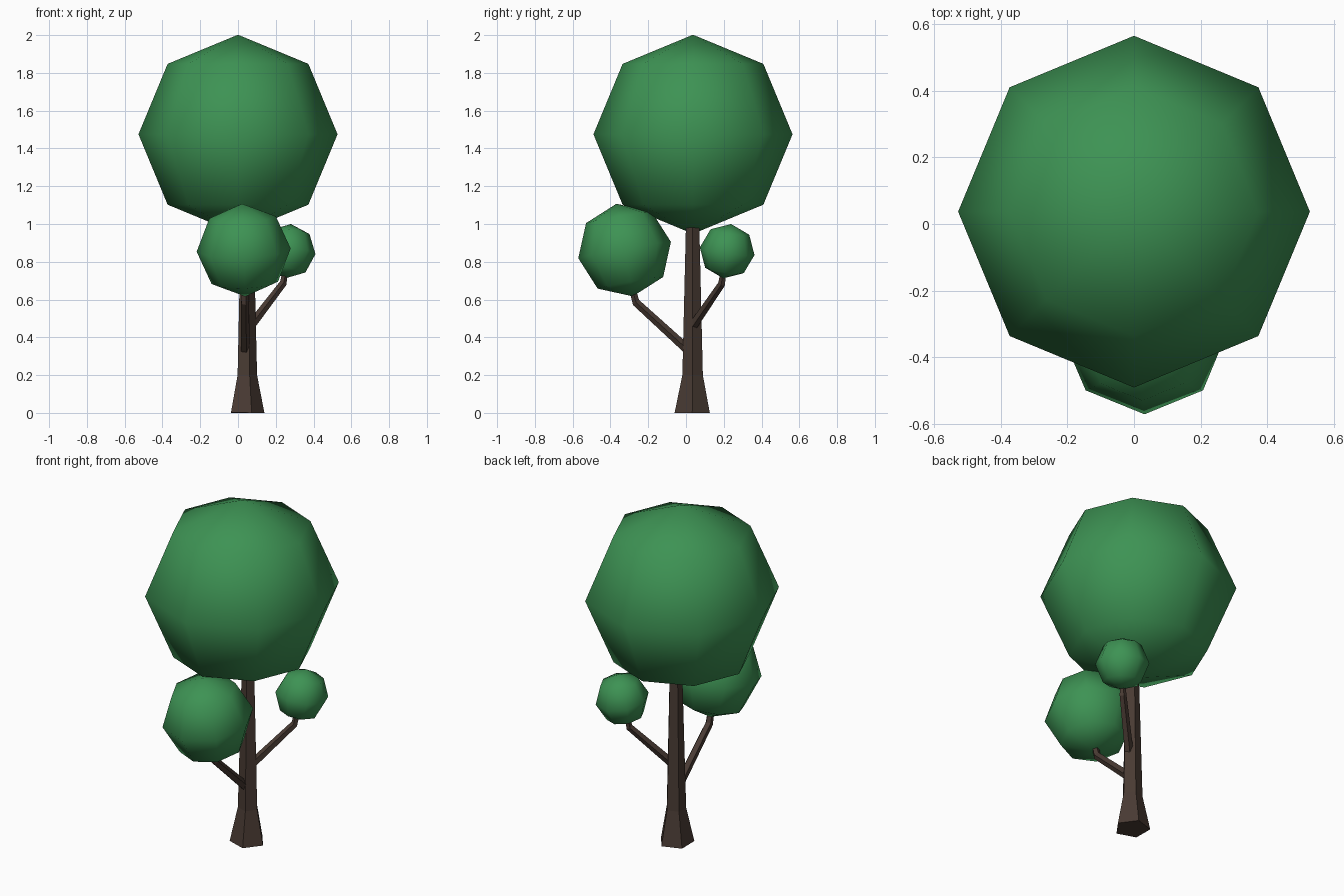
import bpy, bmesh, math
from mathutils import Vector, Euler

if "Cube" in bpy.data.objects:
    bpy.data.objects.remove(bpy.data.objects["Cube"])


def material(name, rgb):
    m = bpy.data.materials.new(name)
    m.diffuse_color = (*rgb, 1)
    m.use_nodes = True
    m.node_tree.nodes["Principled BSDF"].inputs["Base Color"].default_value = m.diffuse_color
    return m


leaf_green = material("leaf green", (0.047, 0.29, 0.088))
bark_brown = material("bark brown", (0.066, 0.043, 0.033))


def finish(name, bm, mat, smooth):
    bmesh.ops.recalc_face_normals(bm, faces=bm.faces[:])
    for f in bm.faces:
        f.smooth = smooth
    me = bpy.data.meshes.new(name)
    bm.to_mesh(me)
    bm.free()
    me.materials.append(mat)
    ob = bpy.data.objects.new(name, me)
    bpy.context.collection.objects.link(ob)
    return ob


def tube(name, path, radii, sides=5):
    """Closed faceted tube along a path, first corner towards +x."""
    bm = bmesh.new()
    pts = [Vector(p) for p in path]
    rings = []
    for i, (p, r) in enumerate(zip(pts, radii)):
        t = (pts[min(i + 1, len(pts) - 1)] - pts[max(i - 1, 0)]).normalized()
        u = Vector((1, 0, 0))
        u = (u - t * u.dot(t)).normalized()
        v = t.cross(u)
        angles = [2 * math.pi * k / sides for k in range(sides)]
        rings.append([bm.verts.new(p + r * (u * math.cos(a) + v * math.sin(a)))
                      for a in angles])
    for a, b in zip(rings, rings[1:]):
        for k in range(sides):
            j = (k + 1) % sides
            bm.faces.new((a[k], a[j], b[j], b[k]))
    bm.faces.new(rings[0])
    bm.faces.new(rings[-1])
    return finish(name, bm, bark_brown, False)


def foliage(name, centre, radius, tilt=(0, 0, 0)):
    """Low-poly smooth ball: 8 segments, 4 rings."""
    bm = bmesh.new()
    bmesh.ops.create_uvsphere(bm, u_segments=8, v_segments=4, radius=radius)
    ob = finish(name, bm, leaf_green, True)
    ob.location = centre
    ob.rotation_euler = Euler([math.radians(a) for a in tilt])
    return ob


# Trunk with flared foot
tube("trunk", [(0.042, 0.033, 0), (0.044, 0.035, 0.2), (0.045, 0.035, 1.0)],
     [0.098, 0.057, 0.037])

# Branches, each bending upwards into its foliage
tube("front_branch", [(0.037, 0.02, 0.325), (0.035, -0.265, 0.585), (0.035, -0.29, 0.68)],
     [0.026, 0.022, 0.018])
tube("back_branch", [(0.07, 0.04, 0.465), (0.238, 0.19, 0.685), (0.25, 0.2, 0.76)],
     [0.025, 0.02, 0.016])

# Foliage balls
foliage("crown", (0, 0.037, 1.475), 0.527)
foliage("front_foliage", (0.03, -0.325, 0.862), 0.249, (10, -2, 0))
foliage("back_foliage", (0.265, 0.218, 0.856), 0.146, (-8, 6, 0))
